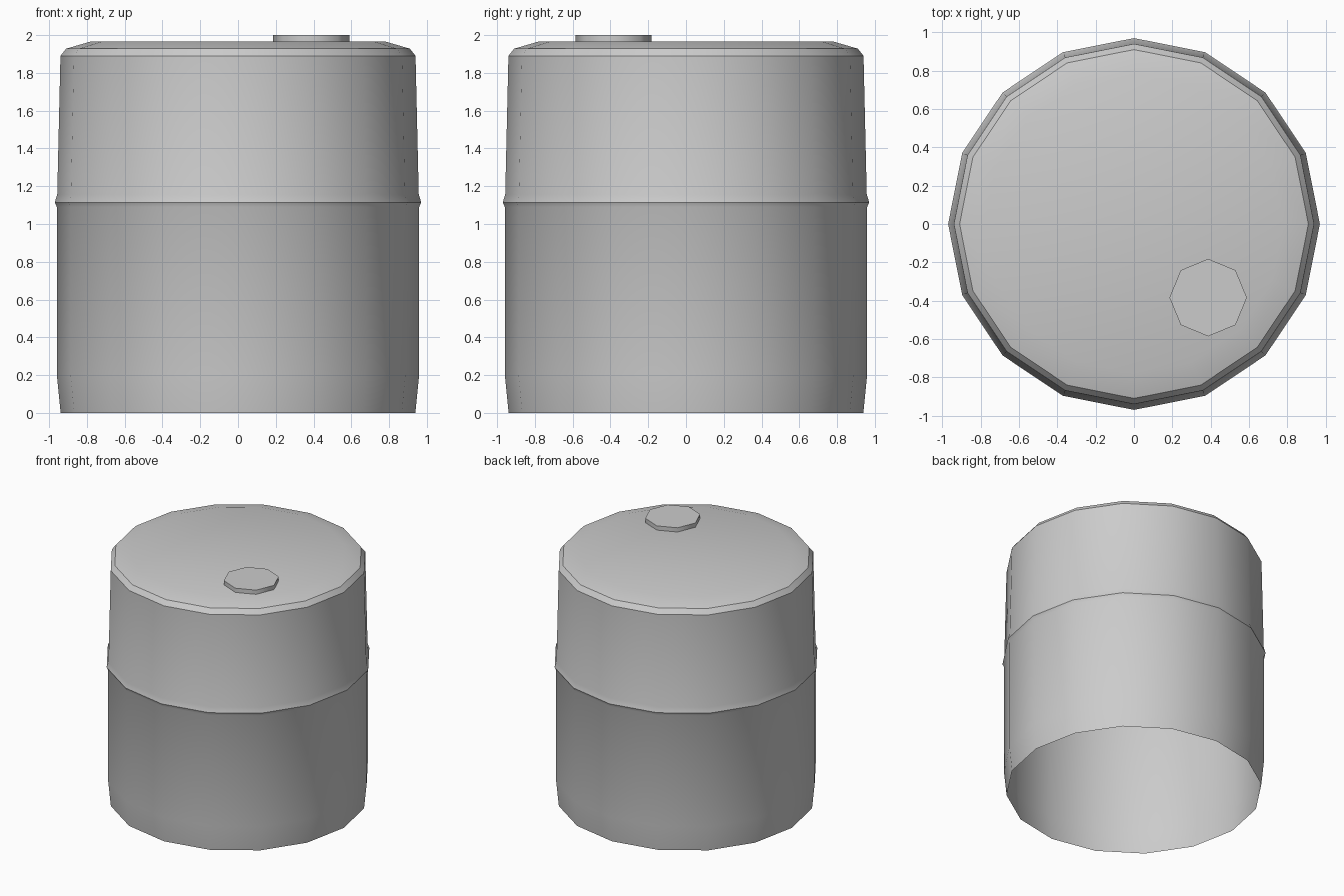
import bpy, bmesh
from math import cos, sin, pi, radians

if "Cube" in bpy.data.objects:
    bpy.data.objects.remove(bpy.data.objects["Cube"])


def lathe(name, profile, sides, centre=(0, 0), smooth=30):
    """Revolve (radius, z) points; top closed, bottom left open."""
    bm = bmesh.new()
    rings = [[bm.verts.new((centre[0] + r * cos(2 * pi * i / sides),
                            centre[1] + r * sin(2 * pi * i / sides), z))
              for i in range(sides)] for r, z in profile]
    for a, b in zip(rings, rings[1:]):
        for i in range(sides):
            j = (i + 1) % sides
            bm.faces.new((a[i], a[j], b[j], b[i]))
    bm.faces.new(rings[-1])
    mesh = bpy.data.meshes.new(name)
    bm.to_mesh(mesh)
    bm.free()
    ob = bpy.data.objects.new(name, mesh)
    bpy.context.collection.objects.link(ob)
    bpy.ops.object.select_all(action='DESELECT')
    ob.select_set(True)
    bpy.context.view_layer.objects.active = ob
    bpy.ops.object.shade_smooth_by_angle(angle=radians(smooth))
    return ob


# Tank shell: tapered foot, seam ridge, chamfered shoulder, shallow lid
lathe("tank_body", [(0.939, 0), (0.959, 0.2), (0.959, 1.09), (0.97, 1.115),
                    (0.957, 1.156), (0.94, 1.89), (0.91, 1.928),
                    (0.78, 1.966)], 16)

# Octagonal filler cap, front right
lathe("filler_cap", [(0.202, 1.96), (0.202, 2.0)], 8, (0.387, -0.384), 50)
